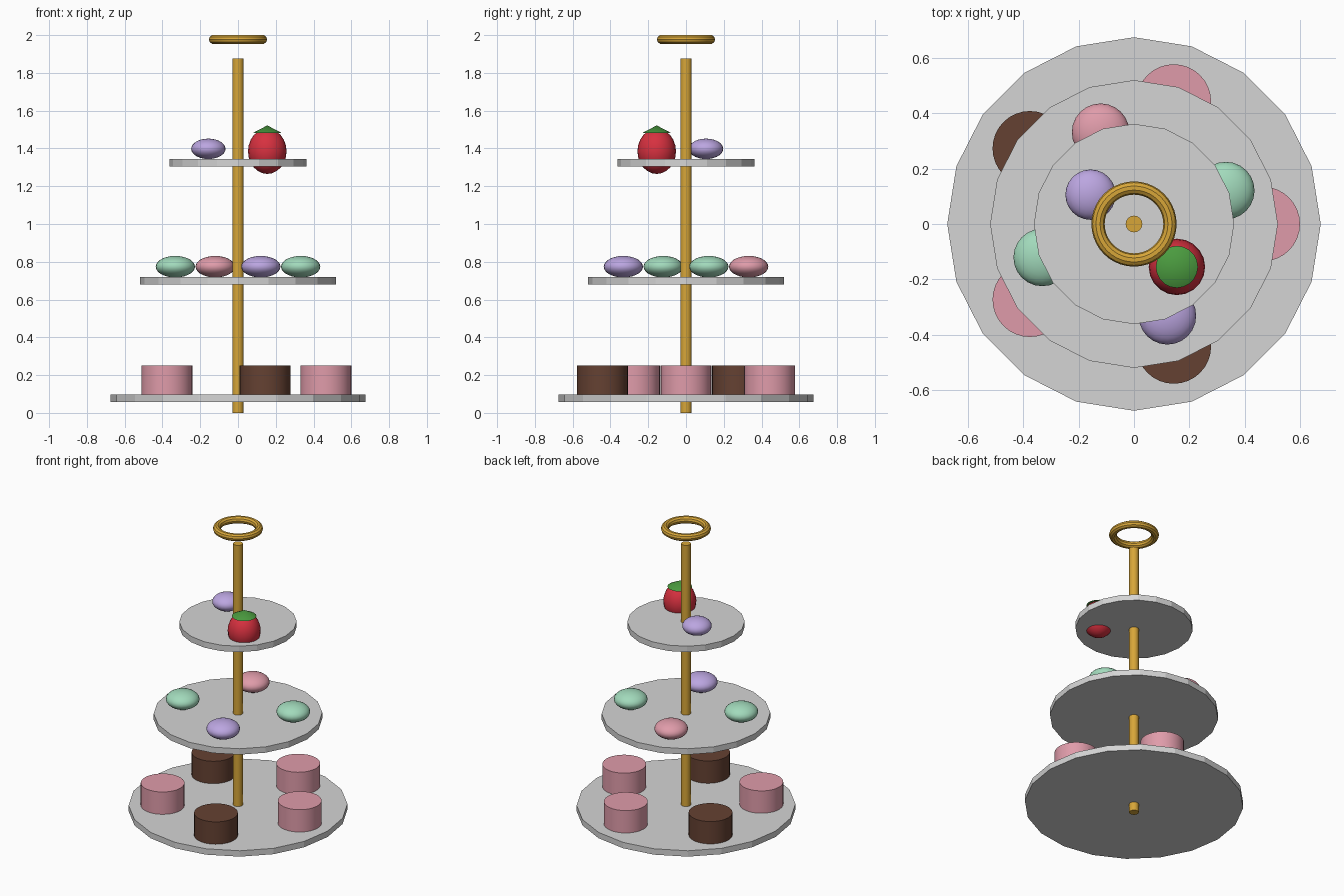
import bpy
from math import radians, sin, cos

cube = bpy.data.objects.get("Cube")
if cube:
    bpy.data.objects.remove(cube, do_unlink=True)


def material(name, r, g, b):
    m = bpy.data.materials.new(name)
    m.use_nodes = True
    m.diffuse_color = (r, g, b, 1)
    for node in m.node_tree.nodes:
        if node.type == 'BSDF_PRINCIPLED':
            node.inputs["Base Color"].default_value = (r, g, b, 1)
    return m


grey = material("plate grey", 0.66, 0.66, 0.66)
gold = material("gold", 0.68, 0.38, 0.04)
pink = material("pink icing", 0.74, 0.33, 0.4)
brown = material("chocolate", 0.13, 0.053, 0.032)
mint = material("mint", 0.36, 0.7, 0.5)
lilac = material("lilac", 0.5, 0.38, 0.75)
red = material("berry red", 0.68, 0.03, 0.05)
green = material("leaf green", 0.07, 0.33, 0.05)


def finish(name, mat, smooth=True):
    ob = bpy.context.object
    ob.name = name
    ob.data.materials.append(mat)
    if smooth:
        bpy.ops.object.shade_smooth_by_angle(angle=radians(35))
    return ob


def disc(name, mat, x, y, bottom, top, radius, sides, smooth=True):
    bpy.ops.mesh.primitive_cylinder_add(
        vertices=sides, radius=radius, depth=top - bottom,
        location=(x, y, (bottom + top) / 2))
    return finish(name, mat, smooth)


def ball(name, mat, x, y, z, radius, half_height, segments=24, rings=14):
    bpy.ops.mesh.primitive_uv_sphere_add(
        segments=segments, ring_count=rings, radius=1, location=(x, y, z))
    bpy.context.object.scale = (radius, radius, half_height)
    bpy.ops.object.transform_apply(location=False, rotation=False, scale=True)
    return finish(name, mat)


def around(radius, degrees):
    a = radians(degrees)
    return radius * cos(a), radius * sin(a)


# Central pole and carrying ring
disc("pole", gold, 0, 0, 0, 1.875, 0.03, 16)
bpy.ops.mesh.primitive_torus_add(
    major_segments=40, minor_segments=10, major_radius=0.13,
    minor_radius=0.024, location=(0, 0, 1.977))
finish("handle_ring", gold)

# Three faceted plates
for name, bottom, radius in (("bottom_plate", 0.058, 0.675),
                             ("middle_plate", 0.68, 0.52),
                             ("top_plate", 1.304, 0.362)):
    disc(name, grey, 0, 0, bottom, bottom + 0.04, radius, 20, smooth=False)

# Round cakes on the bottom plate
for i, mat in enumerate((pink, pink, brown, pink, brown)):
    x, y = around(0.465, 72 * i)
    disc(f"cake_{i + 1}", mat, x, y, 0.097, 0.25, 0.135, 32)

# Macarons on the middle plate
for i, mat in enumerate((mint, pink, mint, lilac)):
    x, y = around(0.353, 20 + 90 * i)
    ball(f"macaron_{i + 1}", mat, x, y, 0.774, 0.104, 0.057)

# Macaron and strawberry on the top plate
ball("top_macaron", lilac, -0.157, 0.106, 1.398, 0.091, 0.054)
ball("strawberry", red, 0.155, -0.155, 1.385, 0.102, 0.12, 20, 12)
bpy.ops.mesh.primitive_cone_add(
    vertices=20, radius1=0.076, radius2=0, depth=0.04,
    location=(0.155, -0.155, 1.502))
finish("strawberry_leaf", green)
